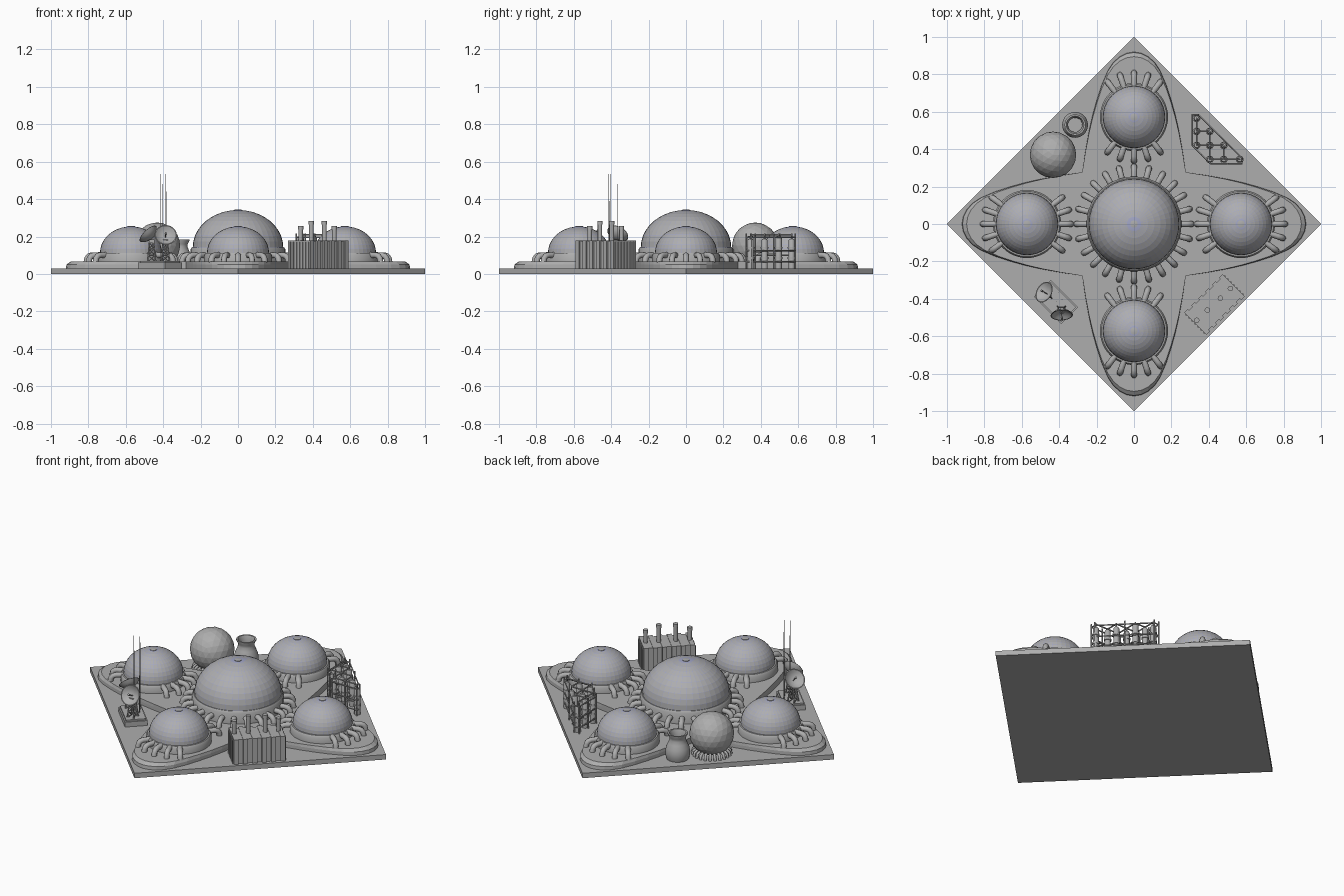
import bpy, bmesh, math
from mathutils import Vector, Matrix

if "Cube" in bpy.data.objects:
    bpy.data.objects.remove(bpy.data.objects["Cube"])

def mat(name, c):
    m = bpy.data.materials.new(name)
    m.diffuse_color = (*c, 1)
    m.use_nodes = True
    m.node_tree.nodes["Principled BSDF"].inputs["Base Color"].default_value = m.diffuse_color
    return m

GREY = mat("concrete_grey", (0.42, 0.42, 0.42))
PANEL = mat("dome_panel_grey", (0.42, 0.42, 0.43))
FRAME = mat("dome_frame_blue_grey", (0.36, 0.38, 0.56))

def finish(bm, name, mats=(GREY,), smooth=True):
    bmesh.ops.recalc_face_normals(bm, faces=bm.faces)
    me = bpy.data.meshes.new(name)
    bm.to_mesh(me)
    bm.free()
    ob = bpy.data.objects.new(name, me)
    bpy.context.collection.objects.link(ob)
    for m in mats:
        me.materials.append(m)
    if smooth:
        bpy.ops.object.select_all(action='DESELECT')
        ob.select_set(True)
        bpy.context.view_layer.objects.active = ob
        bpy.ops.object.shade_smooth_by_angle(angle=math.radians(35))
    return ob

def rod(bm, a, b, r, r2=None, seg=10):
    a, b = Vector(a), Vector(b)
    d = b - a
    M = Matrix.Translation((a + b) / 2) @ d.to_track_quat('Z', 'Y').to_matrix().to_4x4()
    bmesh.ops.create_cone(bm, cap_ends=True, segments=seg, radius1=r,
                          radius2=r if r2 is None else r2, depth=d.length, matrix=M)

def box(bm, c, size, ang=0):
    M = Matrix.Translation(c) @ Matrix.Rotation(ang, 4, 'Z') @ Matrix.Diagonal((*size, 1))
    bmesh.ops.create_cube(bm, size=1, matrix=M)

def lathe(bm, prof, M=Matrix(), seg=32):
    rings = []
    for r, z in prof:
        if r < 1e-6:
            rings.append([bm.verts.new(M @ Vector((0, 0, z)))] * seg)
        else:
            rings.append([bm.verts.new(M @ Vector((r * math.cos(2 * math.pi * i / seg),
                          r * math.sin(2 * math.pi * i / seg), z))) for i in range(seg)])
    faces = []
    for p, q in zip(rings, rings[1:]):
        for i in range(seg):
            j = (i + 1) % seg
            vs = list(dict.fromkeys((p[i], p[j], q[j], q[i])))
            faces.append(bm.faces.new(vs))
    return faces

def tubes(name, paths, r):
    cu = bpy.data.curves.new(name, 'CURVE')
    cu.dimensions = '3D'
    cu.bevel_depth = r
    cu.bevel_resolution = 2
    cu.use_fill_caps = True
    for path in paths:
        sp = cu.splines.new('POLY')
        sp.points.add(len(path) - 1)
        for p, co in zip(sp.points, path):
            p.co = (*co, 1)
    cu.materials.append(GREY)
    ob = bpy.data.objects.new(name, cu)
    bpy.context.collection.objects.link(ob)
    bpy.ops.object.select_all(action='DESELECT')
    ob.select_set(True)
    bpy.context.view_layer.objects.active = ob
    bpy.ops.object.convert(target='MESH')
    bpy.ops.object.shade_smooth_by_angle(angle=math.radians(50))

# diamond ground plate
bm = bmesh.new()
box(bm, (0, 0, 0.015), (math.sqrt(2), math.sqrt(2), 0.03), math.pi / 4)
finish(bm, "ground_plate", smooth=False)

# four-lobed platform with sloping rim
half = [(0.277, 0.277), (0.26, 0.39), (0.24, 0.5), (0.222, 0.58), (0.2, 0.66), (0.174, 0.74),
        (0.14, 0.82), (0.11, 0.865), (0.075, 0.896), (0.038, 0.914)]
lobe = half + [(0, 0.92)] + [(-x, y) for x, y in reversed(half[1:])]
def outline(bm, z, inset):
    out = []
    for k in range(4):
        R = Matrix.Rotation(k * math.pi / 2, 3, 'Z')
        for x, y in lobe:
            t = (y - 0.277) / 0.643
            out.append(bm.verts.new(R @ Vector((x * (1 - 0.3 * inset * t), y - inset * t, z))))
    return out
bm = bmesh.new()
loops = [outline(bm, 0.03, 0), outline(bm, 0.05, 0.003), outline(bm, 0.066, 0.025)]
n = len(loops[0])
for a, b in zip(loops, loops[1:]):
    for i in range(n):
        bm.faces.new((a[i], a[(i + 1) % n], b[(i + 1) % n], b[i]))
bm.faces.new(loops[-1])
finish(bm, "lobed_platform", smooth=False)

# domes: ring wall, gridded shell, top cap and arched pipes
def dome(name, x, y, a, wall_r, z0, h, angles):
    T = Matrix.Translation((x, y, 0))
    bm = bmesh.new()
    lathe(bm, [(wall_r + 0.004, 0.06), (wall_r + 0.004, z0 - 0.012), (wall_r - 0.004, z0),
               (a - 0.01, z0)], T, 48)
    finish(bm, name + "_wall")
    bm = bmesh.new()
    rows = 10
    prof = [(a * math.cos(i * math.pi / 2 / rows), z0 + h * math.sin(i * math.pi / 2 / rows))
            for i in range(rows)] + [(0, z0 + h)]
    faces = lathe(bm, prof, T, 40)
    bmesh.ops.recalc_face_normals(bm, faces=bm.faces)
    quads = [f for f in faces if len(f.verts) == 4]
    for f in faces:
        f.material_index = 1
    bmesh.ops.inset_individual(bm, faces=quads, thickness=0.0011, depth=0)
    for f in quads:
        f.material_index = 0
    finish(bm, name + "_shell", (PANEL, FRAME))
    bm = bmesh.new()
    top = z0 + h
    lathe(bm, [(0.02, top - 0.006), (0.02, top + 0.001), (0.008, top + 0.003), (0, top + 0.003)], T, 16)
    finish(bm, name + "_cap")
    paths = []
    for ang in angles:
        c, s = math.cos(ang), math.sin(ang)
        prof = [(-0.01, 0.1), (0.03, 0.1), (0.046, 0.095), (0.056, 0.083), (0.06, 0.06)]
        paths.append([(x + (wall_r + r) * c, y + (wall_r + r) * s, z) for r, z in prof])
    tubes(name + "_pipes", paths, 0.016)

dome("main_dome", 0, 0, 0.242, 0.25, 0.142, 0.2, [i * math.pi / 12 for i in range(24)])
fan = [math.radians(18.5 * i) for i in range(-2, 3)]
for k, side in enumerate(("right", "back", "left", "front")):
    t = k * math.pi / 2
    dome(side + "_dome", 0.572 * math.cos(t), 0.572 * math.sin(t), 0.166, 0.178, 0.112, 0.142,
         [t + f for f in fan] + [t + math.pi + f for f in fan])

# faceted storage sphere on a ring of legs
bm = bmesh.new()
bmesh.ops.create_icosphere(bm, subdivisions=3, radius=0.124,
                           matrix=Matrix.Translation((-0.433, 0.37, 0.151)))
finish(bm, "storage_sphere", smooth=False)
legs = []
for i in range(24):
    c, s = math.cos(i * math.pi / 12), math.sin(i * math.pi / 12)
    legs.append([(-0.433 + r * c, 0.37 + r * s, z)
                 for r, z in ((0.07, 0.06), (0.09, 0.062), (0.103, 0.052), (0.108, 0.03))])
tubes("sphere_legs", legs, 0.008)

# cooling tower
bm = bmesh.new()
lathe(bm, [(0.062, 0.03), (0.068, 0.05), (0.069, 0.075), (0.064, 0.1), (0.053, 0.125), (0.045, 0.145),
           (0.046, 0.16), (0.056, 0.178), (0.056, 0.184), (0.047, 0.184), (0.038, 0.16),
           (0.038, 0.13), (0, 0.13)], Matrix.Translation((-0.315, 0.53, 0)), 28)
finish(bm, "cooling_tower")

# ribbed power block with four chimneys
bm = bmesh.new()
D = Vector((1, 1, 0)).normalized()
C = Vector((0.43, -0.43, 0))
for i in range(11):
    wide = i % 2 == 0
    p = C + D * ((i - 5) * 0.0263)
    box(bm, p + Vector((0, 0, 0.105 if wide else 0.1035)),
        (0.0263, 0.168 if wide else 0.148, 0.15 if wide else 0.147), math.pi / 4)
for e in (-1, 1):
    for j in range(-3, 4):
        q = C + D * e * 0.146 + Vector((1, -1, 0)).normalized() * j * 0.023
        box(bm, q + Vector((0, 0, 0.1)), (0.008, 0.011, 0.14), math.pi / 4)
finish(bm, "power_block", smooth=False)
bm = bmesh.new()
for x, y, z in ((0.335, -0.515, 0.257), (0.392, -0.46, 0.284), (0.462, -0.397, 0.284), (0.515, -0.345, 0.257)):
    rod(bm, (x, y, 0.17), (x, y, z), 0.012, seg=16)
    rod(bm, (x, y, z - 0.02), (x, y, z), 0.0145, seg=16)
finish(bm, "chimneys")

# radar station: pad, lattice masts, dishes, antennas
bm = bmesh.new()
box(bm, (-0.417, -0.417, 0.045), (0.205, 0.128, 0.03), -math.pi / 4)
box(bm, (-0.417, -0.417, 0.063), (0.19, 0.113, 0.012), -math.pi / 4)
finish(bm, "radar_pad", smooth=False)
for name, x, y, aim in (("front_dish", -0.388, -0.462, (0.05, -0.85, 0.45)),
                        ("rear_dish", -0.462, -0.375, (-0.62, 0.35, 0.65))):
    bm = bmesh.new()
    cs = [(sx * 0.022, sy * 0.022) for sx, sy in ((-1, -1), (1, -1), (1, 1), (-1, 1))]
    for i in range(4):
        (ax, ay), (bx, by) = cs[i], cs[(i + 1) % 4]
        rod(bm, (x + ax, y + ay, 0.065), (x + ax * 0.5, y + ay * 0.5, 0.17), 0.004, seg=6)
        for z in (0.1, 0.135, 0.168):
            k = 1 - 0.5 * (z - 0.065) / 0.105
            rod(bm, (x + ax * k, y + ay * k, z), (x + bx * k, y + by * k, z), 0.003, seg=6)
            rod(bm, (x + ax * k, y + ay * k, z - 0.033), (x + bx * k, y + by * k, z), 0.0025, seg=6)
    box(bm, (x, y, 0.175), (0.03, 0.03, 0.02))
    finish(bm, name + "_mast", smooth=False)
    bm = bmesh.new()
    v = Vector(aim).normalized()
    M = Matrix.Translation(Vector((x, y, 0.195)) + v * 0.002) @ v.to_track_quat('Z', 'Y').to_matrix().to_4x4()
    lathe(bm, [(0, -0.004), (0.025, 0), (0.045, 0.012), (0.058, 0.027), (0.06, 0.027), (0.055, 0.027),
               (0.043, 0.016), (0.024, 0.005), (0, 0.001)], M, 24)
    rod(bm, M @ Vector((0, 0, 0)), M @ Vector((0, 0, 0.045)), 0.003, seg=6)
    rod(bm, M @ Vector((0, 0, 0.04)), M @ Vector((0, 0, 0.05)), 0.006, seg=8)
    finish(bm, name)
bm = bmesh.new()
for x, y, z in ((-0.415, -0.412, 0.535), (-0.385, -0.402, 0.535), (-0.405, -0.367, 0.48)):
    rod(bm, (x, y, 0.06), (x, y, z), 0.002, 0.0015, 6)
finish(bm, "antennas")

# refinery: columns with domed tops, joined by pipe rails
cols = [(0.335, 0.565), (0.335, 0.495), (0.335, 0.42), (0.405, 0.495), (0.405, 0.42),
        (0.405, 0.345), (0.48, 0.42), (0.48, 0.345), (0.565, 0.345)]
bm = bmesh.new()
for i, (x, y) in enumerate(cols):
    top = 0.205 if i % 2 else 0.19
    lathe(bm, [(0.017, 0.03), (0.017, top - 0.012), (0.012, top - 0.003), (0, top)],
          Matrix.Translation((x, y, 0)), 12)
    for z in (0.08, 0.135):
        rod(bm, (x, y, z), (x, y, z + 0.01), 0.021, seg=12)
finish(bm, "refinery_columns")
rails = []
frame = [(0.312, 0.585), (0.312, 0.42), (0.41, 0.322), (0.578, 0.322), (0.578, 0.35), (0.345, 0.585)]
for z in (0.065, 0.125, 0.195):
    rails.append([(x, y, z) for x, y in frame + frame[:1]])
for z in (0.1, 0.21):
    for i, a in enumerate(cols):
        for b in cols[i + 1:]:
            if math.dist(a, b) < 0.09:
                rails.append([(*a, z), (*b, z)])
for x, y in cols:
    rails.append([(x, y, 0.19), (x, y, 0.215)])
for x, y in frame + [(0.312, 0.5), (0.36, 0.37), (0.5, 0.322), (0.46, 0.469)]:
    rails.append([(x, y, 0.03), (x, y, 0.215)])
tubes("refinery_pipe_rails", rails, 0.004)
